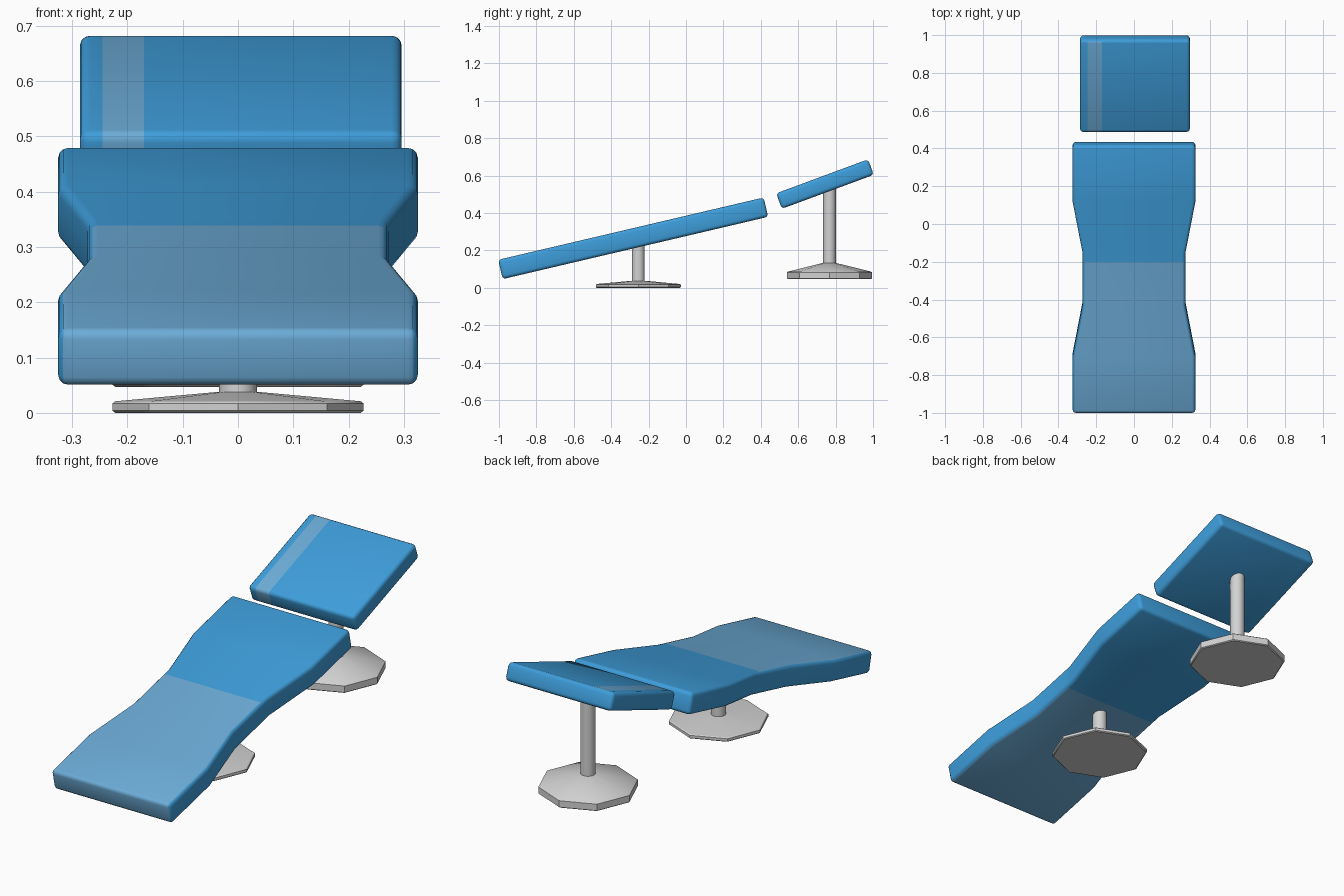
import bpy, bmesh, math
from mathutils import Matrix, Vector

if "Cube" in bpy.data.objects:
    bpy.data.objects.remove(bpy.data.objects["Cube"])


def material(name, rgb):
    m = bpy.data.materials.new(name)
    m.diffuse_color = (*rgb, 1)
    m.use_nodes = True
    m.node_tree.nodes["Principled BSDF"].inputs["Base Color"].default_value = m.diffuse_color
    return m


BLUE = material("blue cushion", (0.048, 0.34, 0.71))
PALE = material("pale blue panel", (0.15, 0.41, 0.68))
GREY = material("light grey metal", (0.65, 0.65, 0.65))


def finish(bm, name, mats, angle=35):
    bmesh.ops.recalc_face_normals(bm, faces=bm.faces)
    me = bpy.data.meshes.new(name)
    bm.to_mesh(me)
    bm.free()
    ob = bpy.data.objects.new(name, me)
    bpy.context.collection.objects.link(ob)
    for m in mats:
        me.materials.append(m)
    bpy.ops.object.select_all(action='DESELECT')
    bpy.context.view_layer.objects.active = ob
    ob.select_set(True)
    bpy.ops.object.shade_smooth_by_angle(angle=math.radians(angle))
    return ob


def cushion(name, stations, thick, bevel, cuts, rule, centre, tilt):
    """Loft a slab through (length, half width) stations, round it, colour it, tilt it."""
    bm = bmesh.new()
    h = thick / 2
    rings = [[bm.verts.new((sx * w, u, sz * h)) for sx, sz in
              ((-1, -1), (1, -1), (1, 1), (-1, 1))] for u, w in stations]
    for a, b in zip(rings, rings[1:]):
        for i in range(4):
            j = (i + 1) % 4
            bm.faces.new((a[i], a[j], b[j], b[i]))
    bm.faces.new(rings[0])
    bm.faces.new(rings[-1])
    bmesh.ops.recalc_face_normals(bm, faces=bm.faces)
    bm.normal_update()
    sharp = [e for e in bm.edges if e.calc_face_angle(0) > math.radians(40)]
    bmesh.ops.bevel(bm, geom=sharp, offset=bevel, segments=3, profile=0.5, affect='EDGES')
    for co, no in cuts:
        bmesh.ops.bisect_plane(bm, geom=bm.verts[:] + bm.edges[:] + bm.faces[:],
                               plane_co=co, plane_no=no)
    bm.normal_update()
    for f in bm.faces:
        f.material_index = int(rule(f.calc_center_median(), f.normal))
    bm.transform(Matrix.Translation(centre) @ Matrix.Rotation(math.radians(tilt), 4, 'X'))
    return finish(bm, name, (BLUE, PALE))


# body cushion with narrowed waist and pale lower half
cushion("seat_cushion",
        [(-0.729, 0.325), (-0.42, 0.325), (-0.14, 0.272), (0.14, 0.272),
         (0.42, 0.325), (0.729, 0.325)],
        0.106, 0.018, [((0, 0.096, 0), (0, 1, 0))],
        lambda c, n: c.y < 0.096 and abs(n.x) < 0.4,
        Vector((0, -0.2825, 0.265)), 13.2)

# head cushion with one pale stripe over the top and front end
cushion("head_cushion", [(-0.262, 0.291), (0.262, 0.291)],
        0.088, 0.018, [((-0.25, 0, 0), (1, 0, 0)), ((-0.175, 0, 0), (1, 0, 0))],
        lambda c, n: -0.25 < c.x < -0.175 and n.z > -0.5 and n.y < 0.5,
        Vector((0.005, 0.743, 0.555)), 20.3)


def lathe(name, y, profile, sides):
    bm = bmesh.new()
    rings = [[bm.verts.new((r * math.cos(2 * math.pi * i / sides),
                            y + r * math.sin(2 * math.pi * i / sides), z))
              for i in range(sides)] for r, z in profile]
    for a, b in zip(rings, rings[1:]):
        for i in range(sides):
            j = (i + 1) % sides
            bm.faces.new((a[i], a[j], b[j], b[i]))
    bm.faces.new(rings[0])
    bm.faces.new(rings[-1])
    return finish(bm, name, (GREY,))


# octagonal feet and round posts: position, foot bottom, rim height, cone height, post top
for name, y, z, rim, cone, top in (("seat", -0.255, 0.0, 0.021, 0.038, 0.25),
                                   ("head", 0.767, 0.047, 0.04, 0.086, 0.555)):
    lathe(name + "_foot", y, [(0.222, z), (0.227, z + 0.004), (0.227, z + rim - 0.004),
                              (0.222, z + rim), (0.036, z + cone)], 8)
    lathe(name + "_post", y, [(0.034, z + cone * 0.7), (0.034, top)], 24)
